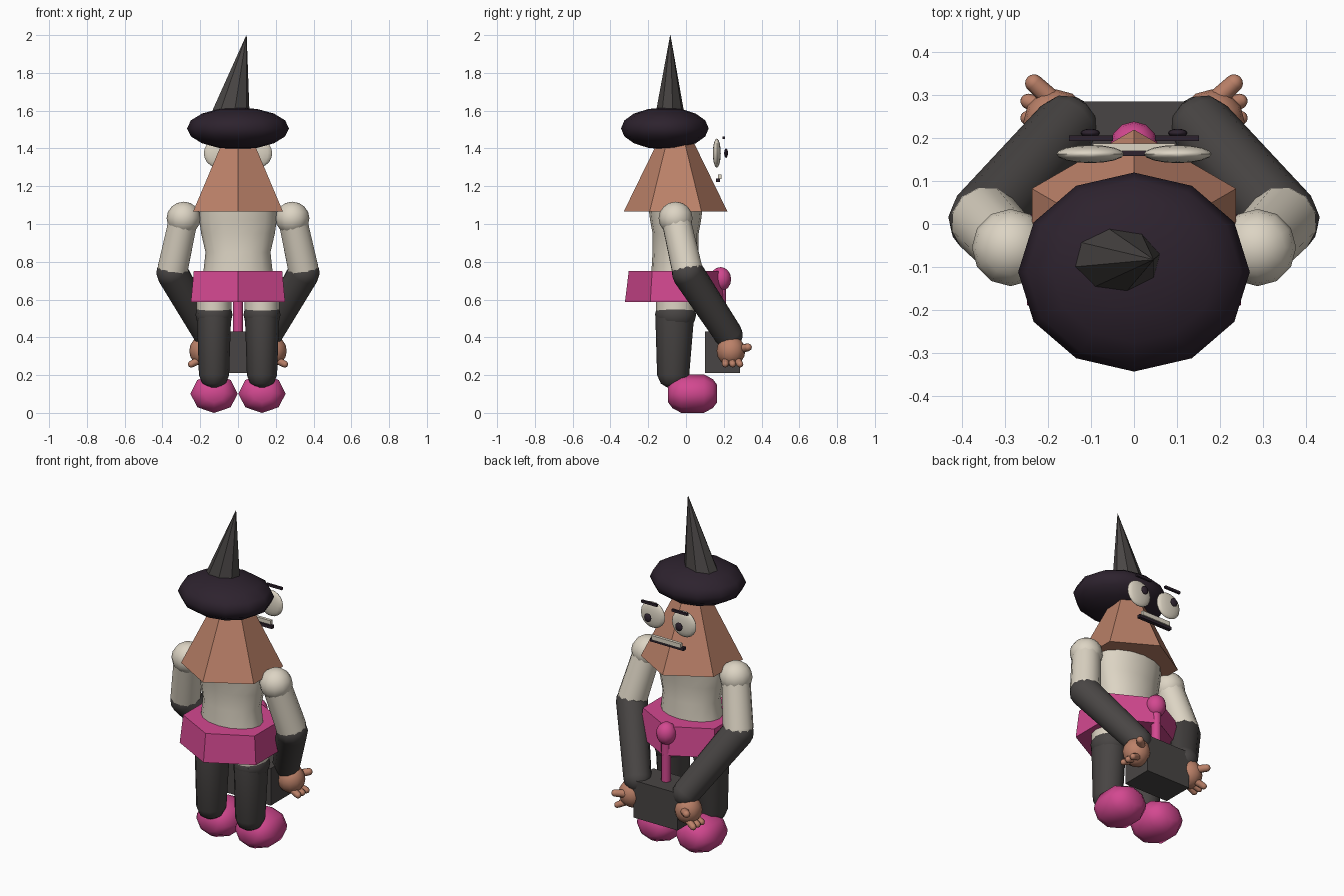
import bpy, bmesh, math
from mathutils import Vector, Matrix

if "Cube" in bpy.data.objects:
    bpy.data.objects.remove(bpy.data.objects["Cube"])


def mat(name, rgb):
    m = bpy.data.materials.new(name)
    m.diffuse_color = (*rgb, 1)
    m.use_nodes = True
    m.node_tree.nodes["Principled BSDF"].inputs["Base Color"].default_value = m.diffuse_color
    return m


SKIN = mat("tan skin", (0.50, 0.22, 0.14))
BRIM = mat("dark plum", (0.026, 0.016, 0.027))
GREY = mat("charcoal", (0.066, 0.060, 0.058))
CREAM = mat("cream", (0.72, 0.66, 0.55))
PINK = mat("hot pink", (0.65, 0.065, 0.28))


def finish(bm, name, m, smooth=True, angle=50):
    bmesh.ops.recalc_face_normals(bm, faces=bm.faces)
    me = bpy.data.meshes.new(name)
    bm.to_mesh(me)
    bm.free()
    me.materials.append(m)
    for p in me.polygons:
        p.use_smooth = smooth
    if smooth:
        me.set_sharp_from_angle(angle=math.radians(angle))
    ob = bpy.data.objects.new(name, me)
    bpy.context.collection.objects.link(ob)
    return ob


def ball(name, m, c, r, segs=12, rings=8):
    """Ellipsoid with radii r."""
    bm = bmesh.new()
    bmesh.ops.create_uvsphere(bm, u_segments=segs, v_segments=rings, radius=1)
    bmesh.ops.transform(bm, verts=bm.verts,
                        matrix=Matrix.Translation(c) @ Matrix.Diagonal((*r, 1)))
    return finish(bm, name, m)


def box(name, m, c, s):
    bm = bmesh.new()
    bmesh.ops.create_cube(bm, size=1)
    bmesh.ops.transform(bm, verts=bm.verts,
                        matrix=Matrix.Translation(c) @ Matrix.Diagonal((*s, 1)))
    return finish(bm, name, m, False)


def loft(name, m, rings, n, start=0.0, axis="z", smooth=True, angle=50):
    """Skin of ellipse rings (centre, radius a, radius b), capped at both ends."""
    bm = bmesh.new()
    loops = []
    for c, a, b in rings:
        loop = []
        for i in range(n):
            t = start + math.tau * i / n
            u, v = a * math.cos(t), b * math.sin(t)
            off = (u, v, 0) if axis == "z" else (u, 0, v)
            loop.append(bm.verts.new(Vector(c) + Vector(off)))
        loops.append(loop)
    for lo, hi in zip(loops, loops[1:]):
        for i in range(n):
            j = (i + 1) % n
            bm.faces.new((lo[i], lo[j], hi[j], hi[i]))
    bm.faces.new(loops[0])
    bm.faces.new(loops[-1])
    bmesh.ops.remove_doubles(bm, verts=bm.verts, dist=0.0001)
    return finish(bm, name, m, smooth, angle)


def limb(name, m, p, q, r1, r2, segs=12):
    """Tapered tube with round ends between two points."""
    p, q = Vector(p), Vector(q)
    d = q - p
    rot = d.to_track_quat("Z", "Y").to_matrix().to_4x4()
    bm = bmesh.new()
    bmesh.ops.create_cone(bm, segments=segs, radius1=r1, radius2=r2,
                          depth=d.length, cap_ends=False,
                          matrix=Matrix.Translation((p + q) / 2) @ rot)
    for c, r in ((p, r1), (q, r2)):
        bmesh.ops.create_uvsphere(bm, u_segments=segs, v_segments=8, radius=r,
                                  matrix=Matrix.Translation(c) @ rot)
    return finish(bm, name, m)


HEX = math.pi / 2  # puts a corner at the face side (+y)

# Head and hat
loft("head", SKIN, [((0, -0.055, 1.065), 0.275, 0.275),
                    ((0, -0.055, 1.60), 0.014, 0.014)], 6, HEX, smooth=False)
ball("hat_brim", BRIM, (0, -0.112, 1.506), (0.27, 0.232, 0.111))
loft("hat_point", GREY, [((-0.046, -0.085, 1.56), 0.110, 0.082),
                         ((0.045, -0.083, 2.0), 0.001, 0.001)], 8, 0.2,
     smooth=True, angle=30)

# Floating face
for s, side in ((-1, "left"), (1, "right")):
    ball(side + "_eye", CREAM, (s * 0.102, 0.163, 1.375), (0.079, 0.021, 0.077), 16, 10)
    ball(side + "_pupil", BRIM, (s * 0.102, 0.212, 1.375), (0.023, 0.010, 0.025))
    box(side + "_brow", BRIM, (s * 0.100, 0.200, 1.457), (0.102, 0.013, 0.014))
box("teeth", CREAM, (0, 0.179, 1.250), (0.19, 0.018, 0.026))
box("mouth", BRIM, (0, 0.170, 1.231), (0.22, 0.022, 0.018))

# Torso and skirt
loft("torso", CREAM, [((0, -0.055, z), a, b) for z, a, b in (
    (0.62, 0.19, 0.13), (0.75, 0.183, 0.128), (0.85, 0.172, 0.122),
    (0.95, 0.195, 0.122), (1.02, 0.205, 0.135), (1.10, 0.205, 0.145))], 16)
loft("skirt", PINK, [((0, -0.055, 0.588), 0.288, 0.268),
                     ((0, -0.055, 0.752), 0.270, 0.248)], 6, HEX, smooth=False)

# Console box with stick
box("console_box", GREY, (0, 0.193, 0.32), (0.29, 0.186, 0.22))
limb("stick", PINK, (0, 0.185, 0.42), (0, 0.185, 0.68), 0.027, 0.027)
ball("stick_knob", PINK, (0, 0.183, 0.708), (0.056, 0.056, 0.064))

for s, side in ((-1, "left"), (1, "right")):
    # Leg, stocking and shoe
    lx = s * 0.127
    loft(side + "_thigh", CREAM, [((lx, -0.055, 0.52), 0.092, 0.104),
                                  ((lx, -0.055, 0.66), 0.092, 0.104)], 12)
    loft(side + "_stocking", GREY, [((lx, y, z), a, b) for y, z, a, b in (
        (-0.065, 0.135, 0.030, 0.035), (-0.067, 0.155, 0.062, 0.066),
        (-0.068, 0.20, 0.080, 0.085), (-0.060, 0.50, 0.090, 0.102),
        (-0.055, 0.53, 0.095, 0.107))], 12)
    ball(side + "_stocking_top", GREY, (lx, -0.055, 0.52), (0.098, 0.109, 0.09))
    loft(side + "_shoe", PINK, [((lx, y, 0.102), 0.125 * k, 0.102 * k) for y, k in (
        (-0.095, 0.45), (-0.072, 0.75), (-0.025, 1), (0.095, 1),
        (0.142, 0.75), (0.165, 0.45))], 8, axis="y")

    # Arm
    shoulder = (s * 0.288, -0.055, 1.03)
    elbow = (s * 0.347, 0.010, 0.74)
    wrist = (s * 0.160, 0.225, 0.415)
    ball(side + "_shoulder", CREAM, shoulder, (0.090, 0.090, 0.088))
    limb(side + "_upper_arm", CREAM, shoulder, (s * 0.345, 0.005, 0.765), 0.078, 0.083)
    limb(side + "_forearm", GREY, elbow, wrist, 0.086, 0.076)

    # Hand with thumb and fingers
    ball(side + "_hand", SKIN, (s * 0.182, 0.238, 0.328), (0.076, 0.076, 0.080))
    limb(side + "_thumb", SKIN, (s * 0.17, 0.27, 0.335), (s * 0.233, 0.328, 0.347),
         0.024, 0.021, 8)
    for i, y in enumerate((0.208, 0.247, 0.286)):
        limb(f"{side}_finger_{i + 1}", SKIN, (s * 0.195, 0.24 + (y - 0.247) * 0.7, 0.285),
             (s * 0.247, y, 0.258), 0.021, 0.018, 8)
